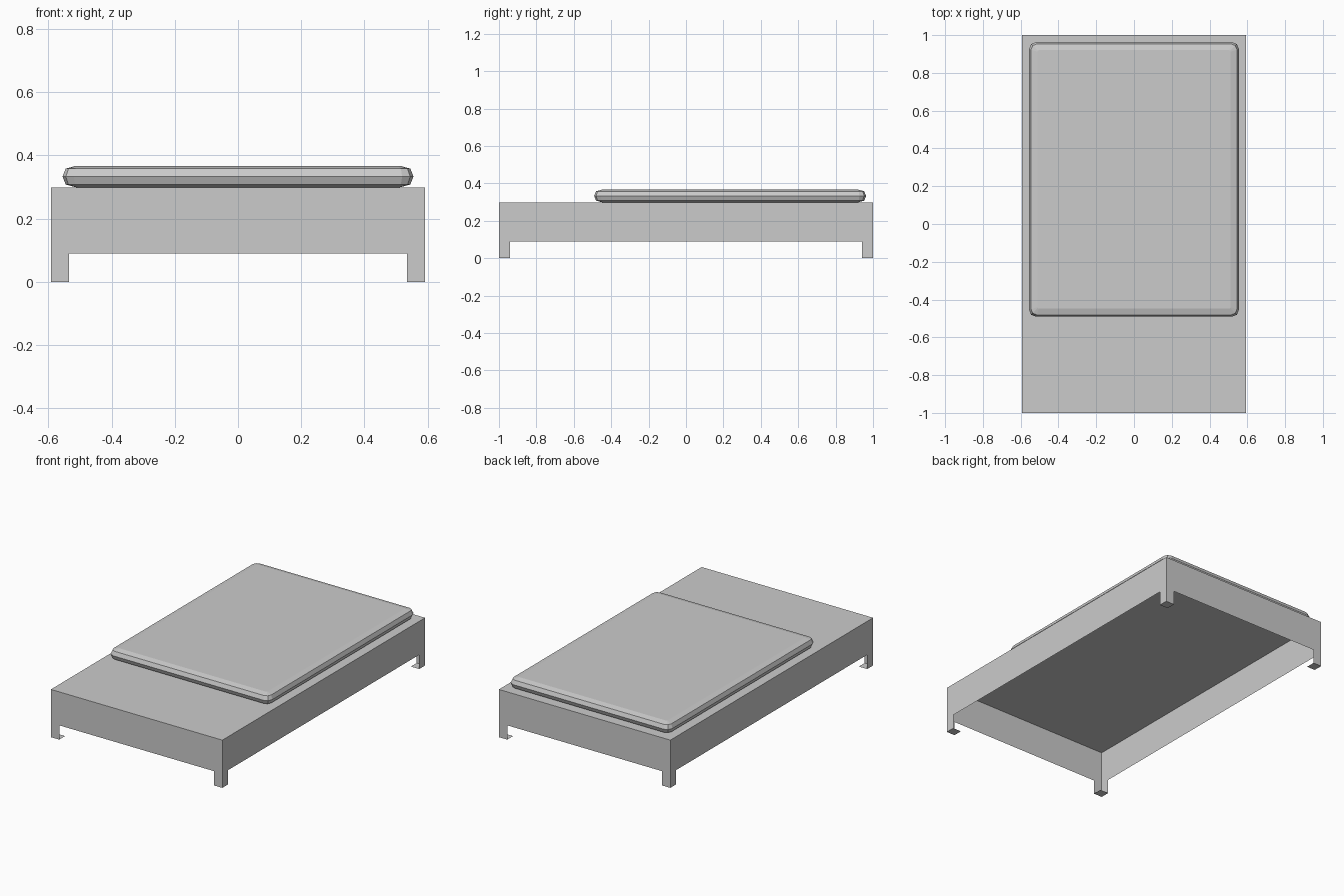
import bpy, bmesh, math

if "Cube" in bpy.data.objects:
    bpy.data.objects.remove(bpy.data.objects["Cube"])

HX, HY, TOP, RAIL, LEG = 0.592, 1.0, 0.298, 0.089, 0.058


def finish(bm, name):
    bmesh.ops.remove_doubles(bm, verts=bm.verts, dist=0.0001)
    bmesh.ops.recalc_face_normals(bm, faces=bm.faces)
    mesh = bpy.data.meshes.new(name)
    bm.to_mesh(mesh)
    bm.free()
    obj = bpy.data.objects.new(name, mesh)
    bpy.context.collection.objects.link(obj)
    return obj


def face(bm, pts):
    return bm.faces.new([bm.verts.new(p) for p in pts])


# Bed frame: thin open-bottomed shell, each wall cut as rail plus leg ends
def wall_profile(h):
    return [(-h, 0), (-h + LEG, 0), (-h + LEG, RAIL), (h - LEG, RAIL),
            (h - LEG, 0), (h, 0), (h, TOP), (-h, TOP)]


bm = bmesh.new()
face(bm, [(-HX, -HY, TOP), (HX, -HY, TOP), (HX, HY, TOP), (-HX, HY, TOP)])
for s in (-1, 1):
    face(bm, [(u, s * HY, z) for u, z in wall_profile(HX)])
    face(bm, [(s * HX, u, z) for u, z in wall_profile(HY)])
    # Foot plates closing the legs
    for t in (-1, 1):
        x, y = s * HX, t * HY
        xi, yi = x - s * LEG, y - t * LEG
        face(bm, [(x, y, 0), (xi, y, 0), (xi, yi, 0), (x, yi, 0)])
finish(bm, "bed_frame")


# Mattress: stacked rounded rectangles with faceted edges
def ring(bm, inset, r, z, cy=0.236, hx=0.555, hy=0.727):
    pts = []
    for k, (sx, sy) in enumerate([(1, 1), (-1, 1), (-1, -1), (1, -1)]):
        for i in range(3):
            a = math.pi / 2 * k + math.pi / 4 * i
            pts.append(bm.verts.new((sx * (hx - inset - r) + r * math.cos(a),
                                     cy + sy * (hy - inset - r) + r * math.sin(a), z)))
    return pts


bm = bmesh.new()
layers = [(0.043, 0.008, 0.299), (0.010, 0.030, 0.308), (0, 0.036, 0.333),
          (0.010, 0.030, 0.358), (0.043, 0.008, 0.367)]
rings = [ring(bm, *layer) for layer in layers]
for a, b in zip(rings, rings[1:]):
    for i in range(len(a)):
        j = (i + 1) % len(a)
        bm.faces.new((a[i], a[j], b[j], b[i]))
bm.faces.new(rings[0][::-1])
bm.faces.new(rings[-1])
finish(bm, "mattress")
